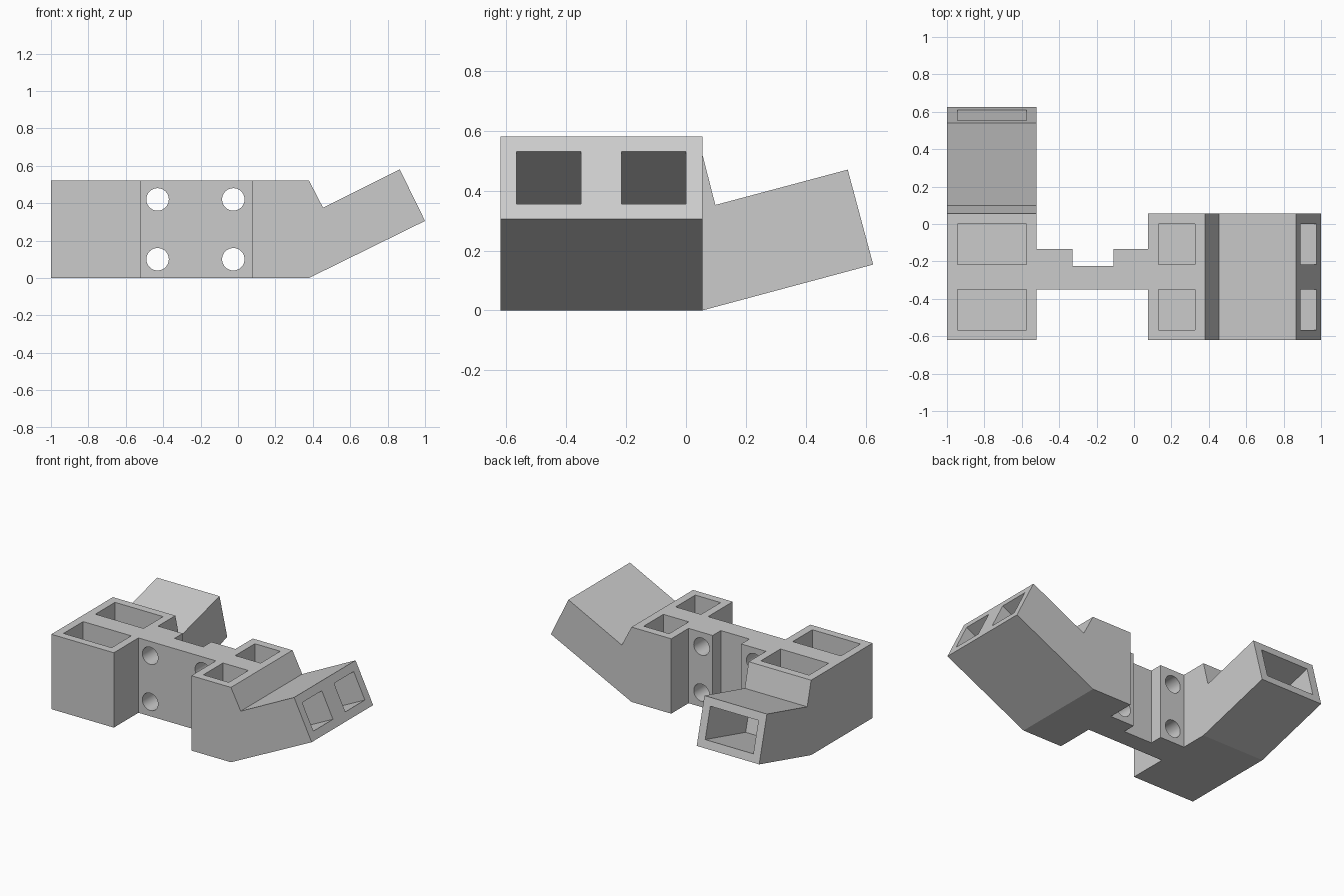
import bpy, bmesh, math
from mathutils import Vector, Matrix

cube = bpy.data.objects.get("Cube")
if cube:
    bpy.data.objects.remove(cube, do_unlink=True)

grey = bpy.data.materials.new("light grey plastic")
grey.use_nodes = True
GREY = (0.6, 0.6, 0.6, 1)
grey.diffuse_color = GREY
grey.node_tree.nodes["Principled BSDF"].inputs["Base Color"].default_value = GREY

HEIGHT, WALL, DEPTH = 0.52, 0.055, 0.46
FRONT, BACK = -0.62, 0.055


def to_object(name, bm):
    bmesh.ops.recalc_face_normals(bm, faces=bm.faces)
    mesh = bpy.data.meshes.new(name)
    bm.to_mesh(mesh)
    bm.free()
    mesh.materials.append(grey)
    obj = bpy.data.objects.new(name, mesh)
    bpy.context.collection.objects.link(obj)
    return obj


def prism(name, profile, place, start, end):
    """Extrude a 2D profile; place(u, v, w) maps it into space."""
    bm = bmesh.new()
    face = bm.faces.new([bm.verts.new(place(u, v, start)) for u, v in profile])
    move = Vector(place(0, 0, end)) - Vector(place(0, 0, start))
    ext = bmesh.ops.extrude_face_region(bm, geom=[face])["geom"]
    bmesh.ops.translate(bm, vec=move, verts=[g for g in ext if isinstance(g, bmesh.types.BMVert)])
    return to_object(name, bm)


def box_cutter(centre, size, rotation=Matrix()):
    bm = bmesh.new()
    matrix = Matrix.Translation(centre) @ rotation @ Matrix.Diagonal((*size, 1))
    bmesh.ops.create_cube(bm, size=1, matrix=matrix)
    return to_object("pocket_cutter", bm)


def hole_cutter(x, z):
    bm = bmesh.new()
    matrix = Matrix.Translation((x, -0.25, z)) @ Matrix.Rotation(math.pi / 2, 4, "X")
    bmesh.ops.create_cone(bm, cap_ends=True, segments=48, radius1=0.06, radius2=0.06,
                          depth=0.6, matrix=matrix)
    return to_object("hole_cutter", bm)


def cut(obj, cutters):
    for cutter in cutters:
        cutter.hide_render = True
        mod = obj.modifiers.new("cut", "BOOLEAN")
        mod.operation, mod.solver, mod.object = "DIFFERENCE", "EXACT", cutter
    bpy.context.view_layer.objects.active = obj
    for mod in list(obj.modifiers):
        bpy.ops.object.modifier_apply(modifier=mod.name)
    for cutter in cutters:
        bpy.data.objects.remove(cutter, do_unlink=True)


# Side block whose arm rises toward +x
side = prism("side_block",
             [(0.075, 0), (0.38, 0), (1, 0.305), (0.865, 0.58), (0.455, 0.375),
              (0.38, HEIGHT), (0.075, HEIGHT)],
             lambda u, v, w: (u, w, v), FRONT, BACK)
# Corner block whose arm rises toward the back
corner = prism("corner_block",
               [(FRONT, 0), (BACK, 0), (0.625, 0.153), (0.54, 0.47), (0.098, 0.352),
                (BACK, HEIGHT), (FRONT, HEIGHT)],
               lambda u, v, w: (w, u, v), -1, -0.52)
# Bridge with a stepped back
bridge = prism("bridge_wall",
               [(-0.52, -0.35), (0.075, -0.35), (0.075, -0.135), (-0.11, -0.135),
                (-0.11, -0.225), (-0.33, -0.225), (-0.33, -0.135), (-0.52, -0.135)],
               lambda u, v, w: (u, v, w), 0, HEIGHT)

# Top pockets of both blocks, and the two end pockets of the side arm
rows = [-0.458, -0.108]
side_tilt = Matrix.Rotation(-math.atan2(0.305, 0.62), 4, "Y")
side_cuts, corner_cuts = [], []
for y in rows:
    side_cuts.append(box_cutter((0.2275, y, HEIGHT), (0.195, 0.215, 2 * DEPTH)))
    side_cuts.append(box_cutter((0.9325, y, 0.4425), (2 * DEPTH, 0.215, 0.195), side_tilt))
    corner_cuts.append(box_cutter((-0.76, y, HEIGHT), (0.37, 0.215, 2 * DEPTH)))

# Single wide end pocket of the back arm
back_tilt = Matrix.Rotation(math.atan2(0.153, 0.57), 4, "X")
corner_cuts.append(box_cutter((-0.76, 0.5825, 0.3115), (0.37, 2 * DEPTH, 0.328 - 2 * WALL), back_tilt))

cut(side, side_cuts)
cut(corner, corner_cuts)
cut(bridge, [hole_cutter(x, z) for x in (-0.43, -0.025) for z in (0.1, 0.42)])

# Round only the bores
for obj in (bridge,):
    bpy.ops.object.select_all(action="DESELECT")
    obj.select_set(True)
    bpy.context.view_layer.objects.active = obj
    bpy.ops.object.shade_smooth_by_angle(angle=math.radians(30))
